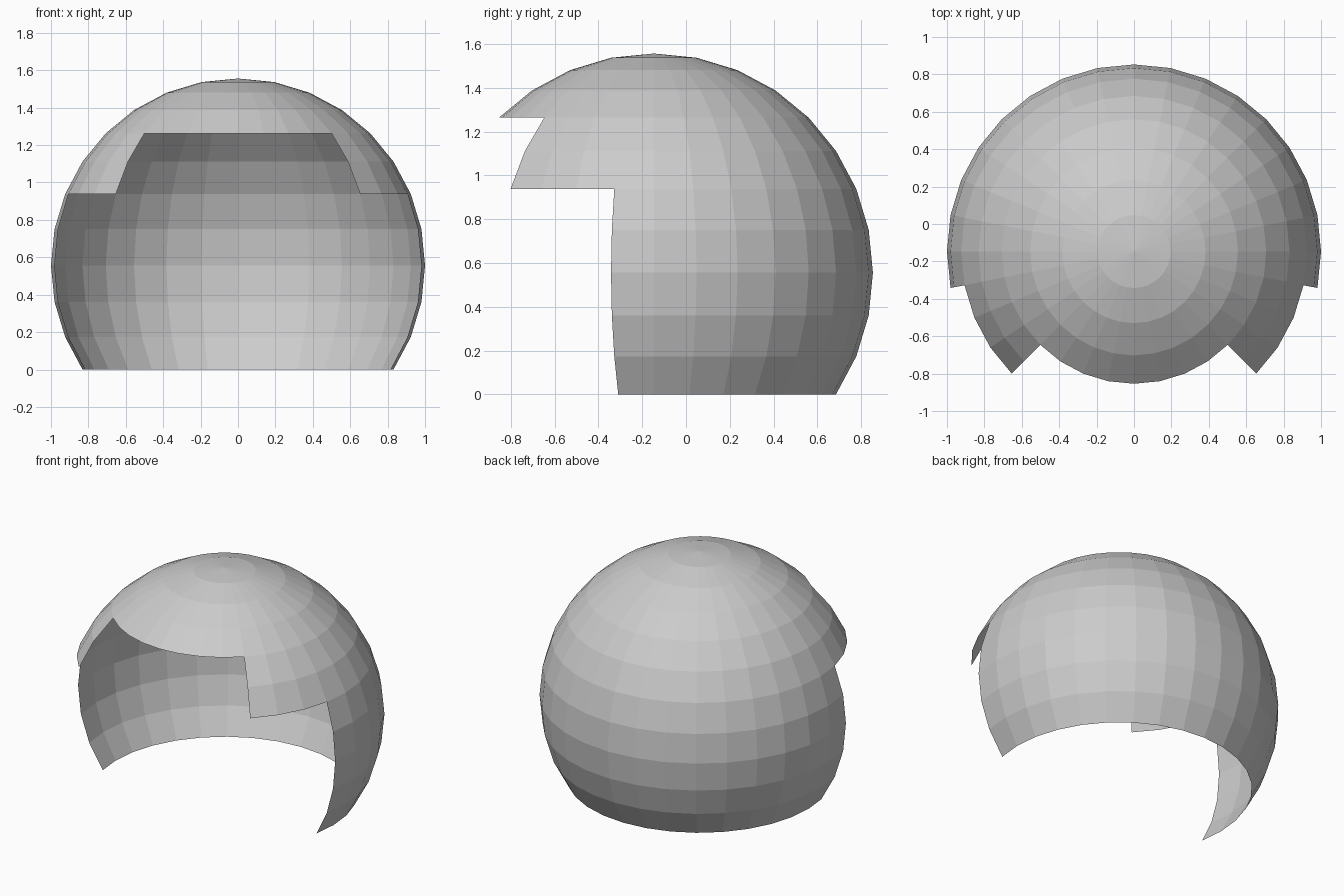
import bpy, bmesh, math
from mathutils import Matrix

if "Cube" in bpy.data.objects:
    bpy.data.objects.remove(bpy.data.objects["Cube"])

SEGMENTS, RINGS = 32, 16
CENTRE_Y, CENTRE_Z = -0.147, 0.556

# Full sphere for the shell
bm = bmesh.new()
bmesh.ops.create_uvsphere(bm, u_segments=SEGMENTS, v_segments=RINGS, radius=1.0)


def is_open(face):
    """True where the shell is cut away: below the rim, the brow and the face opening."""
    c = face.calc_center_median()
    latitude = math.degrees(math.atan2(c.z, math.hypot(c.x, c.y)))
    from_front = math.degrees(abs(math.atan2(c.x, -c.y)))
    if latitude < -33.75:
        return True
    if latitude < 22.5:
        return from_front < 78.75
    if latitude < 45:
        return from_front < 45
    return False


# Cut the neck hole and the stepped front opening
bmesh.ops.delete(bm, geom=[f for f in bm.faces if is_open(f)], context='FACES')
bmesh.ops.transform(bm, matrix=Matrix.Translation((0, CENTRE_Y, CENTRE_Z)), verts=bm.verts)

mesh = bpy.data.meshes.new("helmet_shell")
bm.to_mesh(mesh)
bm.free()
shell = bpy.data.objects.new("helmet_shell", mesh)
bpy.context.collection.objects.link(shell)
